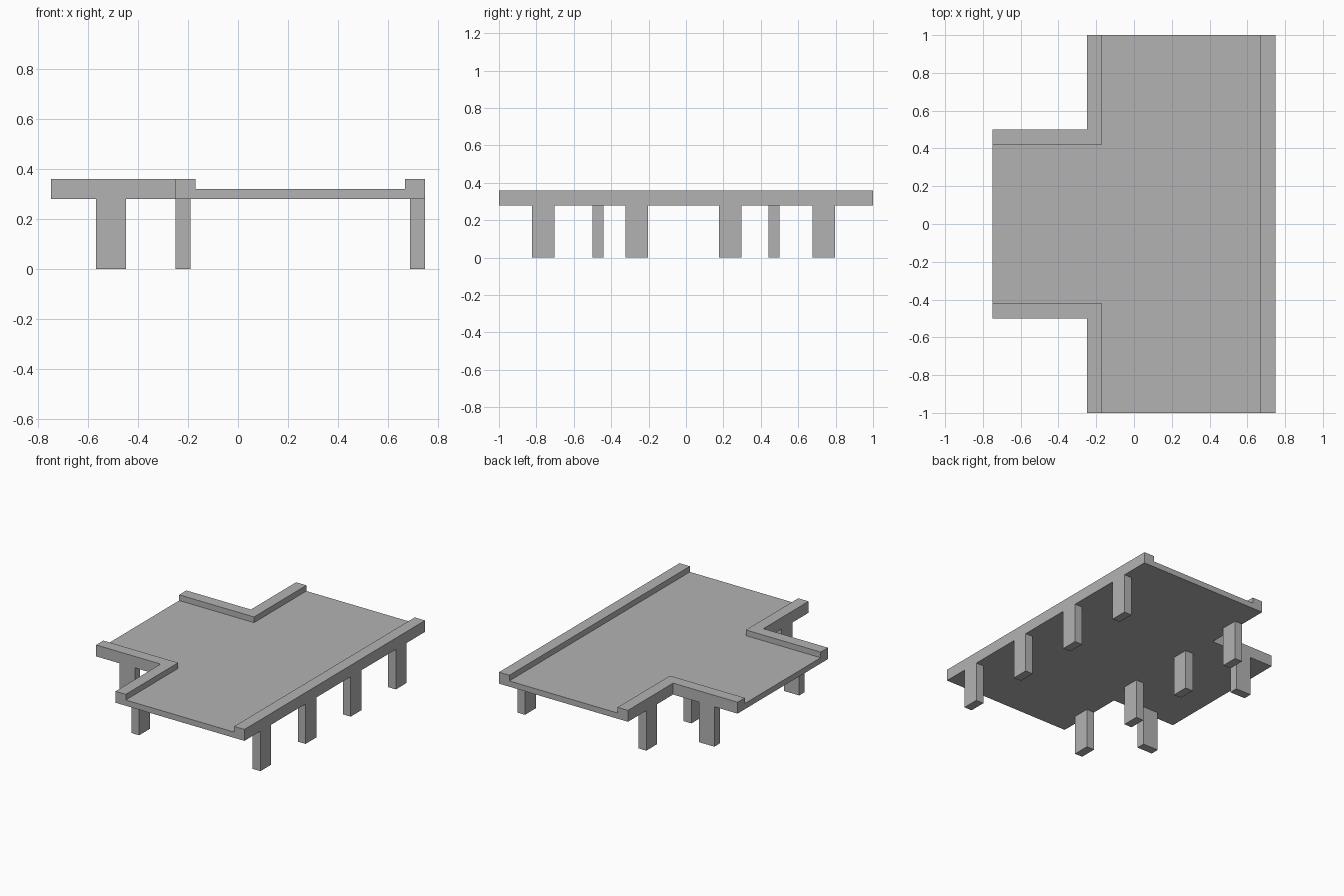
import bpy
import bmesh

cube = bpy.data.objects.get("Cube")
if cube:
    bpy.data.objects.remove(cube, do_unlink=True)

GREY = (0.45, 0.45, 0.45, 1.0)
concrete = bpy.data.materials.new("concrete grey")
concrete.use_nodes = True
concrete.diffuse_color = GREY
concrete.node_tree.nodes["Principled BSDF"].inputs["Base Color"].default_value = GREY

# Main dimensions
HX, HY = 0.75, 1.0        # half extents
NECK = 0.5                # half width of the side branch
INNER = -0.25             # edge where the branch meets the main deck
CURB = 0.08               # curb width
BASE, FLOOR, TOP = 0.28, 0.32, 0.36
LEG_THIN, LEG_WIDE = 0.06, 0.12


def prism(name, outline, z0, z1):
    """Extrude a plan outline from z0 up to z1."""
    bm = bmesh.new()
    face = bm.faces.new([bm.verts.new((x, y, z0)) for x, y in outline])
    grown = bmesh.ops.extrude_face_region(bm, geom=[face])["geom"]
    top = [g for g in grown if isinstance(g, bmesh.types.BMVert)]
    bmesh.ops.translate(bm, verts=top, vec=(0, 0, z1 - z0))
    bmesh.ops.recalc_face_normals(bm, faces=bm.faces)
    mesh = bpy.data.meshes.new(name)
    bm.to_mesh(mesh)
    bm.free()
    mesh.materials.append(concrete)
    obj = bpy.data.objects.new(name, mesh)
    bpy.context.collection.objects.link(obj)
    return obj


def rectangle(x0, x1, y0, y1):
    return [(x0, y0), (x1, y0), (x1, y1), (x0, y1)]


# T-shaped road slab between the curbs
road_x, neck_y = INNER + CURB, NECK - CURB
half = [(-HX, neck_y), (road_x, neck_y), (road_x, HY), (HX - CURB, HY)]
prism("road_slab", half + [(x, -y) for x, y in reversed(half)], BASE, FLOOR)

# Straight curb along the far side
prism("straight_curb", rectangle(HX - CURB, HX, -HY, HY), BASE, TOP)

# L-shaped curbs and one branch leg on each side of the branch
corner = [(-HX, neck_y), (road_x, neck_y), (road_x, HY),
          (INNER, HY), (INNER, NECK), (-HX, NECK)]
branch_leg = rectangle(-0.57, -0.57 + LEG_WIDE, NECK - LEG_THIN, NECK)
for side, s in (("front", -1), ("back", 1)):
    prism(f"{side}_corner_curb", [(x, s * y) for x, y in corner], BASE, TOP)
    prism(f"{side}_branch_leg", [(x, s * y) for x, y in branch_leg], 0, BASE)

# Two rows of evenly spaced legs under the main deck
for i in range(4):
    y = -0.823 + 0.5 * i
    for row, x in (("left", HX - LEG_THIN), ("right", INNER)):
        prism(f"{row}_leg_{i + 1}", rectangle(x, x + LEG_THIN, y, y + LEG_WIDE), 0, BASE)
